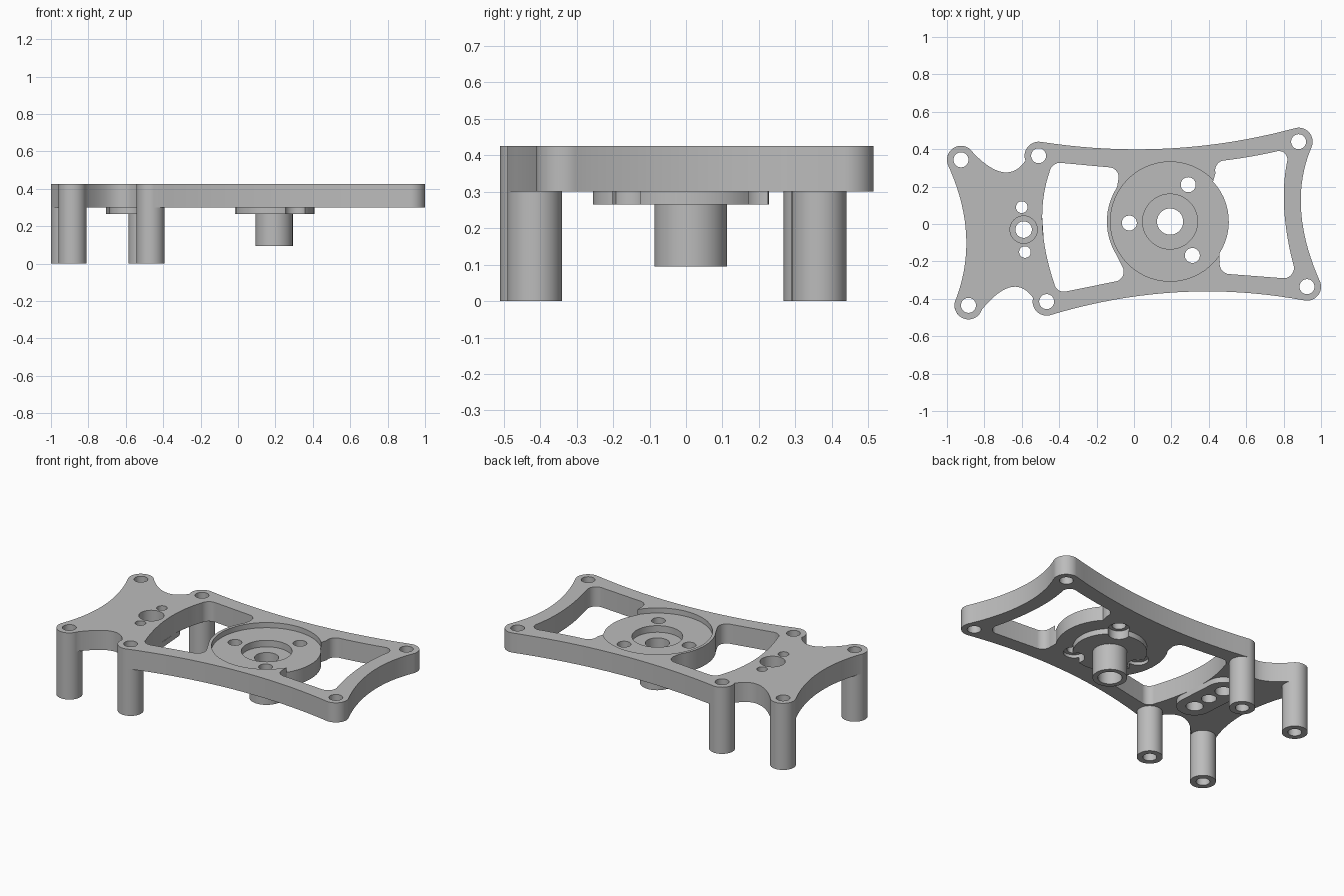
import bpy, bmesh
from math import radians, cos, sin
from mathutils import Vector

cube = bpy.data.objects.get("Cube")
if cube:
    bpy.data.objects.remove(cube, do_unlink=True)

grey = bpy.data.materials.new("machined grey")
grey.use_nodes = True
COLOUR = (0.5, 0.5, 0.5, 1)
grey.diffuse_color = COLOUR
grey.node_tree.nodes["Principled BSDF"].inputs["Base Color"].default_value = COLOUR

UNDER, TOP = 0.30, 0.425
FLANGE_Z, RECESS_Z = 0.265, 0.392
HUB = (0.193, 0.013)


def arc(c, r, a0, a1):
    n = max(6, int(abs(a1 - a0) / 6))
    angles = [radians(a0 + (a1 - a0) * i / n) for i in range(n + 1)]
    return [Vector((c[0] + r * cos(a), c[1] + r * sin(a))) for a in angles]


def circle(c, r):
    return arc(c, r, 0, 360)[:-1]


def outline(*steps):
    """Closed loop of (arc, mid): mid is a point the edge to the next arc bows through."""
    pts = []
    for i, (curve, mid) in enumerate(steps):
        pts += curve
        if mid:
            p, q = curve[-1], steps[(i + 1) % len(steps)][0][0]
            ctrl = 2 * Vector(mid) - (p + q) / 2
            for k in range(1, 20):
                t = k / 20
                pts.append((1 - t) ** 2 * p + 2 * t * (1 - t) * ctrl + t * t * q)
    return pts


def prism(name, pts, z0, z1):
    bm = bmesh.new()
    face = bm.faces.new([bm.verts.new((p[0], p[1], z0)) for p in pts])
    ext = bmesh.ops.extrude_face_region(bm, geom=[face])
    top = [v for v in ext["geom"] if isinstance(v, bmesh.types.BMVert)]
    bmesh.ops.translate(bm, verts=top, vec=(0, 0, z1 - z0))
    bmesh.ops.recalc_face_normals(bm, faces=bm.faces)
    mesh = bpy.data.meshes.new(name)
    bm.to_mesh(mesh)
    bm.free()
    mesh.materials.append(grey)
    obj = bpy.data.objects.new(name, mesh)
    bpy.context.collection.objects.link(obj)
    return obj


def cut(obj, cutters):
    bpy.context.view_layer.objects.active = obj
    for c in cutters:
        mod = obj.modifiers.new("cut", 'BOOLEAN')
        mod.operation, mod.solver, mod.object = 'DIFFERENCE', 'EXACT', c
        bpy.ops.object.modifier_apply(modifier=mod.name)


def drill(c, r, z0=-0.1, z1=0.6):
    tool = prism("cutter", circle(c, r), z0, z1)
    tool.hide_render = True
    tools.append(tool)
    return tool


tools = []

# Corner bosses, the first four stand on posts
back_inner, back_outer = (-0.51, 0.365), (-0.925, 0.343)
front_outer, front_inner = (-0.885, -0.435), (-0.467, -0.415)
front_end, back_end = (0.925, -0.335), (0.88, 0.44)
posts = {"back_inner_post": back_inner, "back_outer_post": back_outer,
         "front_outer_post": front_outer, "front_inner_post": front_inner}
R = 0.075

# Plate with bowed edges
plate = prism("plate", outline(
    (arc(back_end, R, -20, 100), (0.19, 0.404)),
    (arc(back_inner, R, 82, 200), (-0.70, 0.277)),
    (arc(back_outer, R, 30, 200), (-0.898, -0.05)),
    (arc(front_outer, R, 152, 342), (-0.66, -0.338)),
    (arc(front_inner, R, 165, 282), (0.23, -0.365)),
    (arc(front_end, R, 260, 390), (0.893, 0.08))), UNDER, TOP)

# Two windows that wrap around the round seat
left_window = prism("cutter", outline(
    (arc((-0.135, 0.25), 0.053, -15, 84), None),
    (arc((-0.395, 0.27), 0.057, 86, 172), (-0.49, 0)),
    (arc((-0.375, -0.31), 0.052, 190, 280), None),
    (arc((-0.108, -0.255), 0.053, -78, 25), None),
    (arc(HUB, 0.338, 213, 147), None)), 0.2, 0.6)
right_window = prism("cutter", outline(
    (arc((0.775, 0.345), 0.045, -8, 102), (0.62, 0.36)),
    (arc((0.487, 0.287), 0.053, 102, 195), None),
    (arc(HUB, 0.314, 43, -33), None),
    (arc((0.513, -0.213), 0.055, 170, 263), None),
    (arc((0.80, -0.235), 0.055, 270, 380), (0.803, 0.08))), 0.2, 0.6)
tools += [left_window, right_window]

# Round recess and the stepped bore of the hub
recess = drill(HUB, 0.319, RECESS_Z)
step = drill(HUB, 0.147, 0.35)
bore = drill(HUB, 0.07)
cut(plate, [left_window, right_window, recess, step, bore])

# Hub flange and tube below the plate
flange = prism("hub_flange", circle(HUB, 0.215), FLANGE_Z, UNDER)
hub = prism("hub_tube", circle(HUB, 0.1), 0.095, FLANGE_Z)
for part in (flange, hub):
    cut(part, [bore])

# Three screw holes, with counterbores that notch the flange
for p in ((0.29, 0.21), (-0.025, 0.005), (0.312, -0.168)):
    holes = [drill(p, 0.04), drill(p, 0.062, 0.2, 0.32)]
    cut(plate, holes)
    cut(flange, holes)

# Oblong pad with a stepped centre hole and two small holes
pad_back, pad_mid, pad_front = (-0.60, 0.09), (-0.59, -0.03), (-0.583, -0.15)
pad = prism("oblong_pad", arc(pad_back, 0.105, 4, 184) + arc(pad_front, 0.105, 184, 364),
            FLANGE_Z, UNDER)
pad_holes = [drill(pad_mid, 0.073, 0.345), drill(pad_mid, 0.044)]
for p in (pad_back, pad_front):
    pad_holes += [drill(p, 0.031), drill(p, 0.05, 0.2, 0.33)]
cut(plate, pad_holes)
cut(pad, pad_holes)

# Corner holes and hollow posts
parts = [plate, flange, hub, pad]
for p in (front_end, back_end):
    cut(plate, [drill(p, 0.04)])
for name, p in posts.items():
    hole = drill(p, 0.04)
    post = prism(name, circle(p, R), 0, UNDER)
    cut(plate, [hole])
    cut(post, [hole])
    parts.append(post)

for tool in tools:
    bpy.data.objects.remove(tool, do_unlink=True)

# Smooth round walls, sharp rims
bpy.ops.object.select_all(action='DESELECT')
for part in parts:
    part.select_set(True)
bpy.context.view_layer.objects.active = plate
bpy.ops.object.shade_smooth_by_angle(angle=radians(30))
